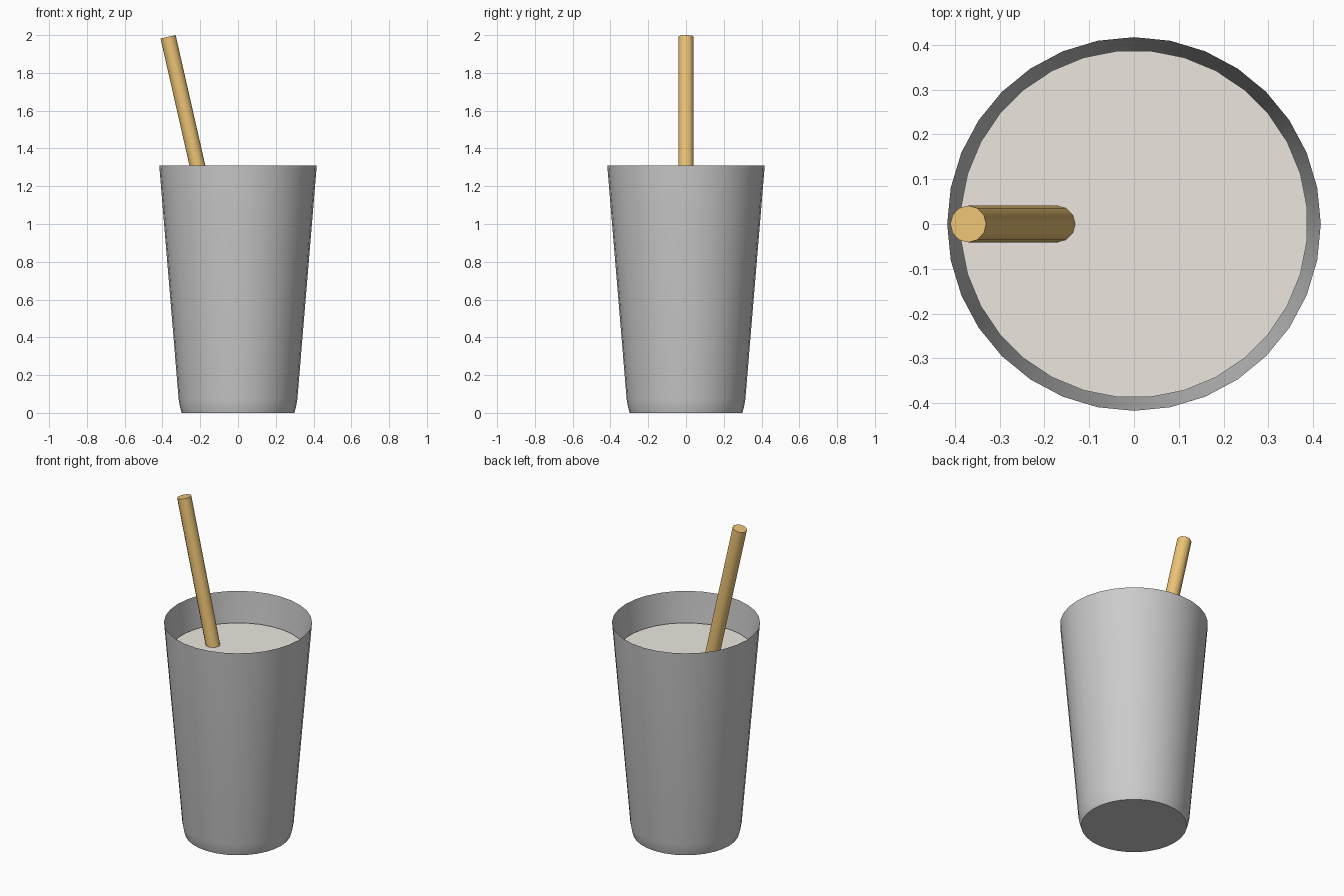
import bpy, bmesh, math
from mathutils import Vector

if "Cube" in bpy.data.objects:
    bpy.data.objects.remove(bpy.data.objects["Cube"])


def finish(name, bm, color=None, angle=35):
    mesh = bpy.data.meshes.new(name)
    bm.to_mesh(mesh)
    bm.free()
    obj = bpy.data.objects.new(name, mesh)
    bpy.context.collection.objects.link(obj)
    if color:
        mat = bpy.data.materials.new(name + "_colour")
        mat.diffuse_color = (*color, 1)
        mat.use_nodes = True
        mat.node_tree.nodes["Principled BSDF"].inputs["Base Color"].default_value = mat.diffuse_color
        mesh.materials.append(mat)
    bpy.ops.object.select_all(action='DESELECT')
    obj.select_set(True)
    bpy.context.view_layer.objects.active = obj
    bpy.ops.object.shade_smooth_by_angle(angle=math.radians(angle))
    return obj


def ring(bm, radius, z, sides, offset=0.0):
    step = 2 * math.pi / sides
    return [bm.verts.new((radius * math.cos((i + offset) * step),
                          radius * math.sin((i + offset) * step), z))
            for i in range(sides)]


# Cup: thin tapered shell with a rounded foot and closed base
SIDES = 32
bm = bmesh.new()
rings = [ring(bm, r, z, SIDES) for r, z in
         [(0.298, 0.0), (0.307, 0.03), (0.314, 0.07), (0.417, 1.31)]]
for low, high in zip(rings, rings[1:]):
    for i in range(SIDES):
        j = (i + 1) % SIDES
        bm.faces.new((low[i], low[j], high[j], high[i]))
bm.faces.new(rings[0][::-1])
finish("cup", bm)

# Drink surface: flat disc just inside the wall
bm = bmesh.new()
bm.faces.new(ring(bm, 0.388, 1.125, SIDES, 0.5))
finish("drink", bm, (0.84, 0.80, 0.74))

# Straw: solid leaning cylinder running down into the drink
top, bottom = Vector((-0.37, 0, 1.991)), Vector((0.06, 0, 0.1))
axis = top - bottom
bm = bmesh.new()
bmesh.ops.create_cone(bm, cap_ends=True, segments=12, radius1=0.041,
                      radius2=0.041, depth=axis.length)
straw = finish("straw", bm, (0.84, 0.55, 0.18))
straw.location = (top + bottom) / 2
straw.rotation_euler = (0, math.atan2(axis.x, axis.z), 0)
